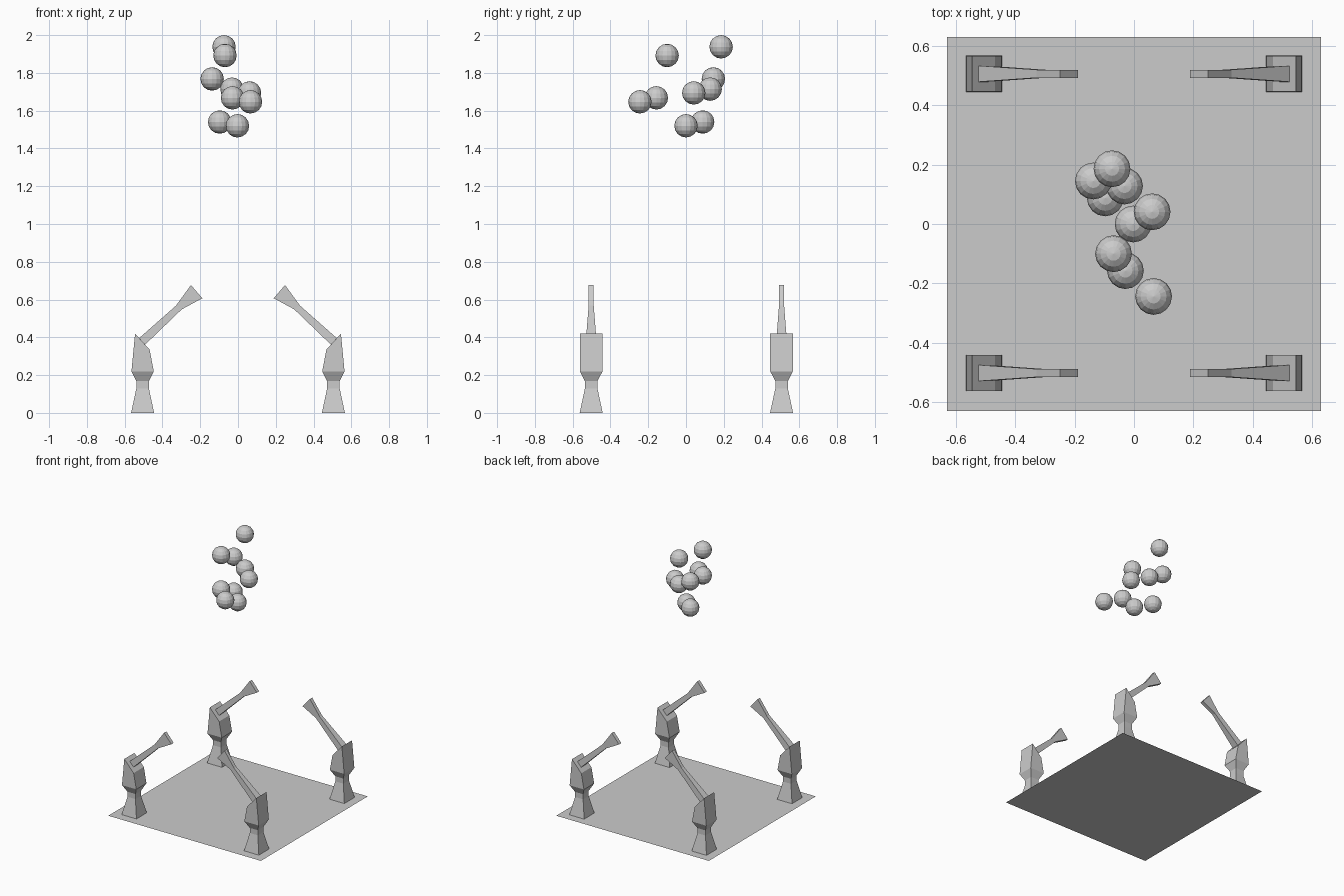
import bpy, bmesh

if "Cube" in bpy.data.objects:
    bpy.data.objects.remove(bpy.data.objects["Cube"])


def finish(name, bm):
    mesh = bpy.data.meshes.new(name)
    bm.to_mesh(mesh)
    bm.free()
    obj = bpy.data.objects.new(name, mesh)
    bpy.context.collection.objects.link(obj)
    return obj


# Each tower section: (inner x, inner z, outer x, outer z, half depth in y),
# with x measured as distance from the centre line
TOWER = [
    (0.444, 0.00, 0.566, 0.00, 0.061),   # foot
    (0.472, 0.13, 0.538, 0.13, 0.033),   # neck
    (0.472, 0.168, 0.538, 0.168, 0.033),
    (0.446, 0.22, 0.564, 0.22, 0.060),   # shoulder
    (0.468, 0.335, 0.545, 0.42, 0.060),  # slanted top
    (0.492, 0.361, 0.523, 0.396, 0.027), # arm root, inset in the top
    (0.298, 0.548, 0.328, 0.568, 0.0135),# wrist
    (0.189, 0.607, 0.249, 0.677, 0.0135),# flared tip
]


def tower(name, sx, cy):
    bm = bmesh.new()
    rings = []
    for xi, zi, xo, zo, d in TOWER:
        pts = [(xi, -d, zi), (xo, -d, zo), (xo, d, zo), (xi, d, zi)]
        rings.append([bm.verts.new((sx * x, cy + y, z)) for x, y, z in pts])
    for a, b in zip(rings, rings[1:]):
        for i in range(4):
            j = (i + 1) % 4
            bm.faces.new((a[i], a[j], b[j], b[i]))
    bm.faces.new(rings[0])
    bm.faces.new(rings[-1])
    bmesh.ops.recalc_face_normals(bm, faces=bm.faces)
    return finish(name, bm)


# Four corner towers with arms reaching inward
for side, sx in (("left", -1), ("right", 1)):
    for end, cy in (("front", -0.502), ("back", 0.506)):
        tower(f"{end}_{side}_tower", sx, cy)

# Flat base sheet
bm = bmesh.new()
bmesh.ops.create_grid(bm, x_segments=1, y_segments=1, size=0.63)
finish("base_sheet", bm)

# Floating cluster of balls
BALLS = [
    (-0.074, 0.186, 1.938), (-0.069, -0.10, 1.892), (-0.137, 0.145, 1.768),
    (-0.032, 0.128, 1.714), (-0.029, -0.157, 1.668), (0.061, 0.041, 1.694),
    (0.066, -0.244, 1.647), (-0.097, 0.088, 1.540), (-0.003, 0.0, 1.520),
]
for i, loc in enumerate(BALLS):
    bm = bmesh.new()
    bmesh.ops.create_uvsphere(bm, u_segments=16, v_segments=8, radius=0.062)
    finish(f"ball_{i + 1}", bm).location = loc
